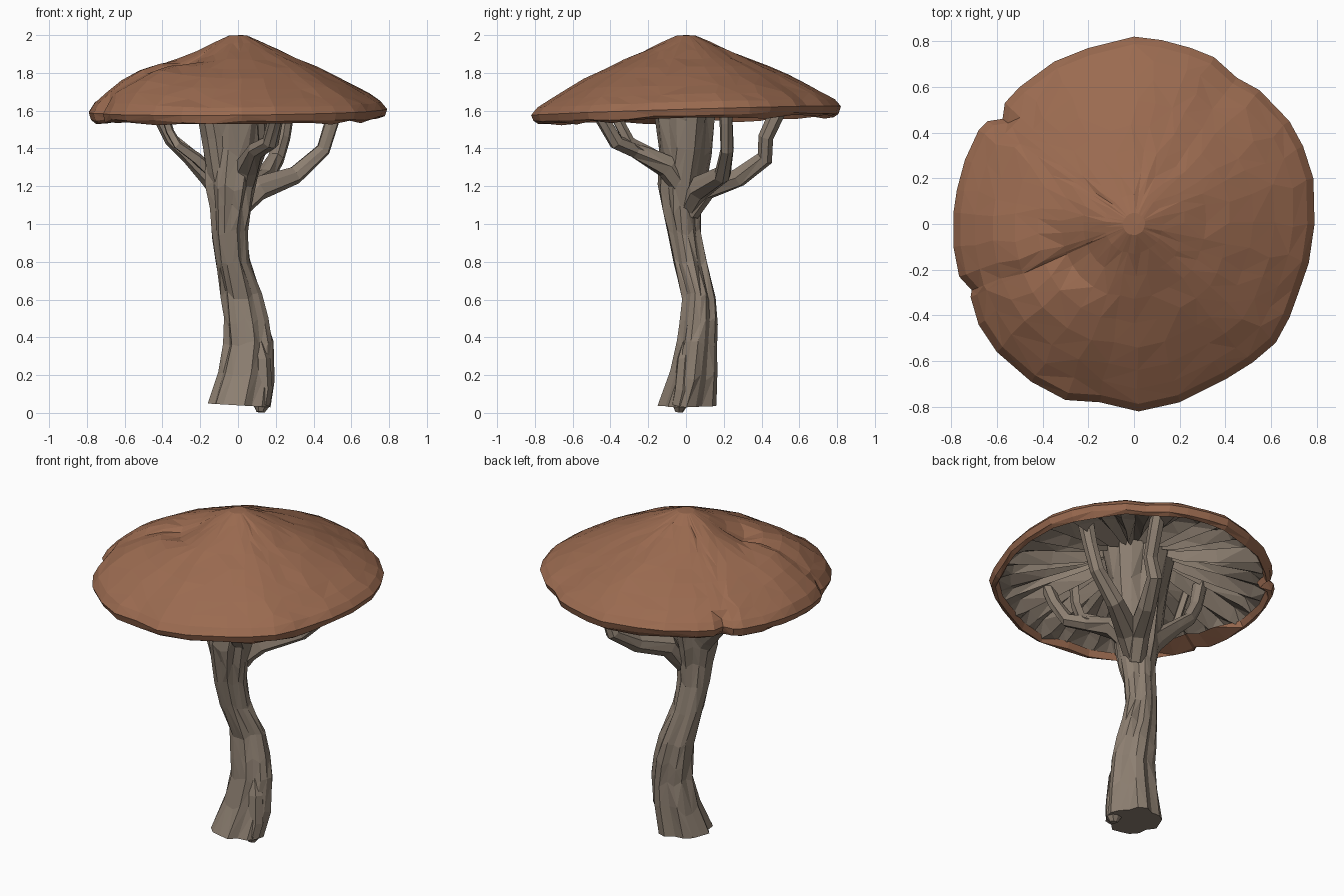
import bpy, bmesh, math, random
from mathutils import Vector

if "Cube" in bpy.data.objects:
    bpy.data.objects.remove(bpy.data.objects["Cube"])

random.seed(4)


def material(name, rgb):
    m = bpy.data.materials.new(name)
    m.diffuse_color = (*rgb, 1)
    m.use_nodes = True
    m.node_tree.nodes["Principled BSDF"].inputs["Base Color"].default_value = m.diffuse_color
    return m


BROWN = material("cap brown", (0.325, 0.145, 0.08))
BARK = material("stem grey brown", (0.265, 0.212, 0.165))


def finish(name, bm, mat):
    bmesh.ops.recalc_face_normals(bm, faces=bm.faces)
    me = bpy.data.meshes.new(name)
    bm.to_mesh(me)
    bm.free()
    me.materials.append(mat)
    ob = bpy.data.objects.new(name, me)
    bpy.context.collection.objects.link(ob)
    return ob


def loft(bm, rings, closed_ends=True):
    """Skin a list of equal-length point rings."""
    vs = [[bm.verts.new(p) for p in r] for r in rings]
    n = len(vs[0])
    for a, b in zip(vs, vs[1:]):
        for i in range(n):
            j = (i + 1) % n
            if random.random() < .5:
                bm.faces.new((a[i], a[j], b[j]))
                bm.faces.new((a[i], b[j], b[i]))
            else:
                bm.faces.new((a[i], a[j], b[i]))
                bm.faces.new((a[j], b[j], b[i]))
    if closed_ends:
        bm.faces.new(vs[0][::-1])
        bm.faces.new(vs[-1])


def limb(name, path, sides=7):
    """Tapered knotty branch through (x, y, z, radius) points."""
    bm = bmesh.new()
    pts = [Vector(p[:3]) for p in path]
    bump = [random.uniform(0.85, 1.25) for _ in range(sides)]
    rings = []
    for k, p in enumerate(pts):
        d = (pts[min(k + 1, len(pts) - 1)] - pts[max(k - 1, 0)]).normalized()
        u = d.cross(Vector((0.3, -0.9, 0.1))).normalized()
        v = d.cross(u)
        rings.append([p + path[k][3] * bump[i] * (u * math.cos(i * math.tau / sides)
                      + v * math.sin(i * math.tau / sides)) for i in range(sides)])
    loft(bm, rings)
    return finish(name, bm, BARK)


# Cap rim outline seen from above, with its two notches
RIM = [(.79, 0), (.785, .2), (.74, .34), (.68, .45), (.55, .585), (.45, .64), (.35, .73),
       (.25, .77), (.12, .805), (0, .82), (-.2, .77), (-.35, .71), (-.5, .6), (-.565, .53),
       (-.575, .46), (-.64, .45), (-.68, .41), (-.74, .28), (-.775, .15), (-.79, .05), (-.79, -.1),
       (-.765, -.23), (-.71, -.29), (-.715, -.32), (-.68, -.44), (-.6, -.56), (-.45, -.69),
       (-.3, -.77), (-.15, -.78), (.02, -.82), (.2, -.78), (.4, -.68), (.52, -.605),
       (.62, -.52), (.68, -.41), (.72, -.3), (.765, -.17)]
POLAR = [(math.atan2(y, x) % math.tau, math.hypot(x, y)) for x, y in RIM]


def rim_radius(a):
    a %= math.tau
    for (a0, r0), (a1, r1) in zip(POLAR, POLAR[1:] + [(POLAR[0][0] + math.tau, POLAR[0][1])]):
        if a0 <= a <= a1:
            return r0 + (r1 - r0) * (a - a0) / (a1 - a0)
    return POLAR[0][1]


def tilt(a):
    return 0.024 * math.sin(a) + 0.008 * math.cos(a)


def blob(x, y, cx, cy, s):
    return math.exp(-((x - cx) ** 2 + (y - cy) ** 2) / (s * s))


def cap_height(x, y, z):
    # raised shoulder, hollow and shallow crease on the left side
    z += 0.042 * blob(x, y, -.56, -.1, .2) + 0.04 * blob(x, y, -.44, -.42, .21)
    z -= 0.05 * blob(x, y, -.24, -.16, .12)
    if -.6 < x < -.22:
        z -= 0.015 * math.exp(-((y + .29 - (x + .7) * .33) / .035) ** 2)
    return z


# Cap: shallow cone, thin rolled rim and inner lip
bm = bmesh.new()
rings = []
profile = [(.06, 1.998), (.16, 1.96), (.28, 1.917), (.4, 1.874), (.53, 1.828), (.66, 1.778),
           (.78, 1.727), (.88, 1.68), (.96, 1.638), (1, 1.6), (.985, 1.566), (.955, 1.55)]
for k, (t, z) in enumerate(profile):
    ring = []
    for i, (a, r) in enumerate(POLAR):
        smooth = min(r + (.04 if i in (14, 22) else .02 if i == 23 else 0), .82)
        s = t * (r if t > .9 else smooth)
        lean = a + random.uniform(-.03, .03) * (0 < k < 8) * (i not in (13, 14, 15, 22, 23))
        x, y = s * math.cos(lean), s * math.sin(lean)
        zz = z + tilt(a) * t * t
        if k < 9:
            zz = cap_height(x, y, zz) + random.uniform(-.004, .004) * (k > 0)
        elif k > 9:
            zz += random.uniform(-.012, .008)
        ring.append((x, y, zz))
    rings.append(ring)
# lip folds further under near the left notch
rings.append([(rings[-1][i][0] * f, rings[-1][i][1] * f, rings[-1][i][2] + .035)
              for i in range(len(RIM)) for f in [.86 if 20 <= i <= 24 else .975]])
loft(bm, rings, closed_ends=False)
top = bm.verts.new((.02, 0, 2.0))
bm.verts.ensure_lookup_table()
n = len(RIM)
for i in range(n):
    bm.faces.new((bm.verts[i], bm.verts[(i + 1) % n], top))
finish("cap", bm, BROWN)

# Gills: irregular pleated underside running from the rim up to the stem
bm = bmesh.new()
count = 64
jitter = [random.uniform(.3, 1.4) for _ in range(count)]
drift = [random.uniform(-.03, .03) for _ in range(count)]
rings = []
for t, z, depth in [(.955, 1.583, .012), (.86, 1.622, .036), (.62, 1.678, .052),
                    (.36, 1.73, .055), (.12, 1.78, .02)]:
    ring = []
    for i in range(count):
        a = i * math.tau / count + drift[i] + random.uniform(-.015, .015)
        r = rim_radius(a) * t
        zz = z + tilt(a) * t * t + depth * jitter[i] * (.5 if i % 2 else -1)
        ring.append((r * math.cos(a), r * math.sin(a), zz))
    rings.append(ring)
loft(bm, rings, closed_ends=False)
finish("gills", bm, BARK)

# Stem: (z, x min, x max, y min, y max) sections with fluted bark
SECTIONS = [(.04, -.155, .165, -.15, .155), (.2, -.105, .185, -.085, .16),
            (.36, -.07, .182, -.05, .16), (.48, -.075, .16, -.035, .16),
            (.62, -.09, .125, -.02, .152), (.8, -.12, .06, -.07, .11),
            (.95, -.14, .05, -.1, .078), (1.08, -.15, .065, -.125, .075),
            (1.2, -.17, .09, -.145, .095), (1.38, -.18, .13, -.135, .13),
            (1.55, -.2, .15, -.165, .15), (1.75, -.24, .2, -.2, .2)]
SIDES = 18
flute = [1.05, .97, .86, 1.03, 1.06, .9, 1.02, 1.04, .97, 1.05, .88, 1.03, 1.04, .97, 1.04, .86, .99, 1.05]
bm = bmesh.new()
rings = []
for k, (z, x0, x1, y0, y1) in enumerate(SECTIONS):
    ring = []
    for i in range(SIDES):
        a = i * math.tau / SIDES + .04 * k
        f = flute[i] * random.uniform(.95, 1.03)
        x = (x0 + x1) / 2 + (x1 - x0) / 2 * f * math.cos(a)
        y = (y0 + y1) / 2 + (y1 - y0) / 2 * f * math.sin(a)
        lift = -.06 * x if k == 0 else random.uniform(-.03, .03) * (k < 11)
        ring.append((x, y, z + lift))
    rings.append(ring)
loft(bm, rings)
finish("stem", bm, BARK)

# Root ridge that reaches the ground
limb("root", [(.09, .03, .42, .03), (.125, .0, .28, .04), (.13, -.01, .12, .045),
              (.122, -.03, .04, .04), (.118, -.035, .004, .02)])

# Buttress that widens the stem top towards the front left
limb("buttress", [(-.06, -.05, 1.08, .05), (-.1, -.075, 1.28, .055), (-.125, -.095, 1.46, .06),
                  (-.15, -.12, 1.6, .06), (-.17, -.14, 1.72, .06)])

# Branches that prop up the cap
limb("branch_right", [(-.02, .0, 1.06, .05), (.1, .07, 1.19, .062), (.3, .19, 1.26, .045),
                      (.45, .215, 1.395, .036), (.495, .21, 1.54, .036), (.53, .21, 1.68, .04)])
limb("branch_back", [(.0, .02, 1.06, .05), (.05, .1, 1.19, .062), (.14, .28, 1.25, .05),
                     (.2, .42, 1.35, .042), (.235, .425, 1.46, .038), (.255, .49, 1.6, .04),
                     (.26, .52, 1.68, .04)])
limb("branch_front", [(.02, .0, 1.16, .05), (.05, -.1, 1.3, .06), (.1, -.27, 1.39, .042),
                      (.17, -.37, 1.43, .038), (.2, -.45, 1.56, .034), (.22, -.49, 1.68, .034)])
limb("branch_front_fork", [(.07, -.16, 1.35, .035), (.13, -.3, 1.43, .028), (.12, -.36, 1.54, .027),
                           (.1, -.4, 1.7, .027)], 5)
limb("branch_left", [(-.05, .0, 1.12, .05), (-.14, .01, 1.26, .06), (-.26, .04, 1.37, .042),
                     (-.35, .06, 1.45, .036), (-.4, .06, 1.55, .036), (-.43, .06, 1.69, .04)])
limb("branch_left_fork", [(-.1, .0, 1.24, .04), (-.22, -.05, 1.35, .034), (-.32, -.09, 1.42, .027),
                          (-.36, -.06, 1.49, .025), (-.42, -.05, 1.69, .025)], 5)
